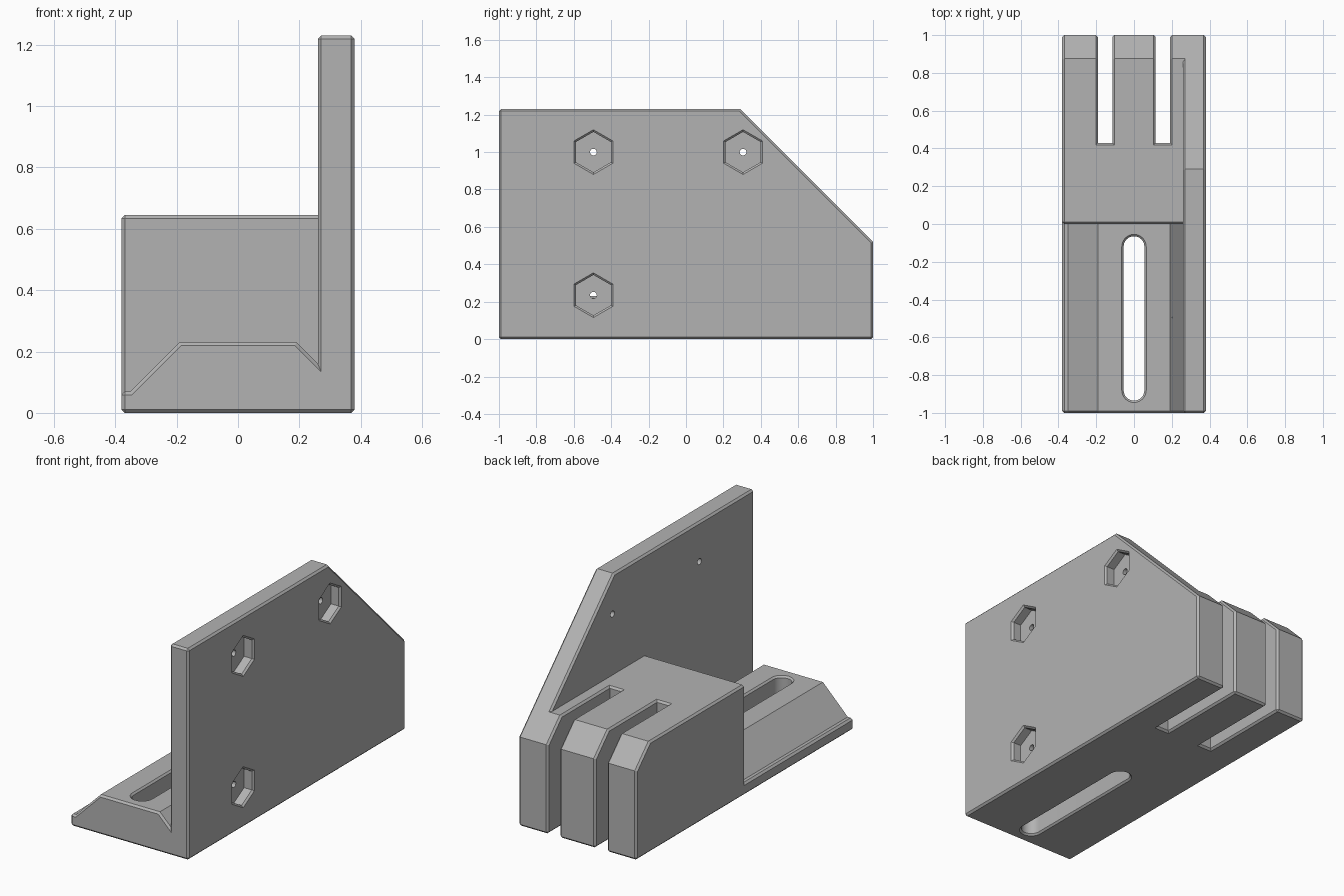
import bpy, bmesh, math
from mathutils import Vector

cube = bpy.data.objects.get("Cube")
if cube:
    bpy.data.objects.remove(cube, do_unlink=True)

GREY = (0.45, 0.45, 0.45, 1.0)
grey = bpy.data.materials.new("plain grey")
grey.use_nodes = True
grey.diffuse_color = GREY
grey.node_tree.nodes["Principled BSDF"].inputs["Base Color"].default_value = GREY

CHAMFER = 0.011


def loft(name, rings, chamfer=0.0):
    """Closed solid skinned through equal-length rings of points."""
    bm = bmesh.new()
    loops = [[bm.verts.new(p) for p in ring] for ring in rings]
    n = len(loops[0])
    for a, b in zip(loops, loops[1:]):
        for i in range(n):
            j = (i + 1) % n
            bm.faces.new((a[i], a[j], b[j], b[i]))
    bm.faces.new(loops[0])
    bm.faces.new(loops[-1])
    bmesh.ops.recalc_face_normals(bm, faces=bm.faces)
    if chamfer:
        sharp = [e for e in bm.edges if e.calc_face_angle_signed() > math.radians(60)]
        bmesh.ops.bevel(bm, geom=sharp, offset=chamfer, segments=1,
                        profile=0.5, affect='EDGES', clamp_overlap=True)
    mesh = bpy.data.meshes.new(name)
    bm.to_mesh(mesh)
    bm.free()
    mesh.materials.append(grey)
    obj = bpy.data.objects.new(name, mesh)
    bpy.context.collection.objects.link(obj)
    return obj


def along_x(name, profile, x0, x1):
    return loft(name, [[(x, y, z) for y, z in profile] for x in (x0, x1)], CHAMFER)


def along_y(name, profile, y0, y1):
    return loft(name, [[(x, y, z) for x, z in profile] for y in (y0, y1)], CHAMFER)


def combine(target, other, operation):
    """Apply a boolean and discard the helper solid."""
    mod = target.modifiers.new("join", 'BOOLEAN')
    mod.operation = operation
    mod.solver = 'EXACT'
    mod.object = other
    graph = bpy.context.evaluated_depsgraph_get()
    mesh = bpy.data.meshes.new_from_object(target.evaluated_get(graph))
    target.modifiers.clear()
    target.data = mesh
    bpy.data.objects.remove(other, do_unlink=True)


# Upright side plate with a sloped rear corner
bracket = along_x("bracket", [(-1, 0), (1, 0), (1, 0.52), (0.29, 1.23), (-1, 1.23)],
                  0.26, 0.38)

# Front rail with sloped flanks and a low lip
parts = [along_y("rail", [(-0.38, 0), (0.32, 0), (0.32, 0.10), (0.19, 0.23),
                          (-0.19, 0.23), (-0.35, 0.07), (-0.38, 0.07)], -1, 0.3)]

# Rear block body
TOP = 0.645
parts.append(along_x("block", [(0, 0), (0.43, 0), (0.43, TOP), (0, TOP)], -0.38, 0.32))

# Three rear fingers, separated by the open slots
finger = [(0.3, 0), (1, 0), (1, 0.52), (0.875, TOP), (0.3, TOP)]
for x0, x1 in ((-0.38, -0.19), (-0.115, 0.115), (0.19, 0.32)):
    parts.append(along_x("finger", finger, x0, x1))

for part in parts:
    combine(bracket, part, 'UNION')


# Long rounded slot through the rail, chamfered at both ends
def stadium(z, radius, steps=16):
    ring = []
    for centre, start in ((-0.12, 0), (-0.88, math.pi)):
        for i in range(steps + 1):
            a = start + math.pi * i / steps
            ring.append((radius * math.cos(a), centre + radius * math.sin(a), z))
    return ring


levels = ((-0.02, 0.085), (0.01, 0.055), (0.22, 0.055), (0.25, 0.085))
combine(bracket, loft("slot_cutter", [stadium(z, r) for z, r in levels]), 'DIFFERENCE')


# Hexagonal pockets with small through holes in the side plate
def disc(x, y, z, radius, sides):
    return [(x, y + radius * math.sin(math.tau * i / sides),
             z + radius * math.cos(math.tau * i / sides)) for i in range(sides)]


for y, z in ((-0.495, 1.0), (0.305, 1.0), (-0.495, 0.235)):
    pocket = [disc(x, y, z, r, 6) for x, r in ((0.32, 0.108), (0.37, 0.108), (0.4, 0.143))]
    combine(bracket, loft("pocket_cutter", pocket), 'DIFFERENCE')
    hole = [disc(x, y, z, 0.018, 16) for x in (0.2, 0.35)]
    combine(bracket, loft("hole_cutter", hole), 'DIFFERENCE')

# Crisp edges, with smooth slot ends and holes
bpy.ops.object.select_all(action='DESELECT')
bracket.select_set(True)
bpy.context.view_layer.objects.active = bracket
bpy.ops.object.shade_smooth_by_angle(angle=math.radians(25))
